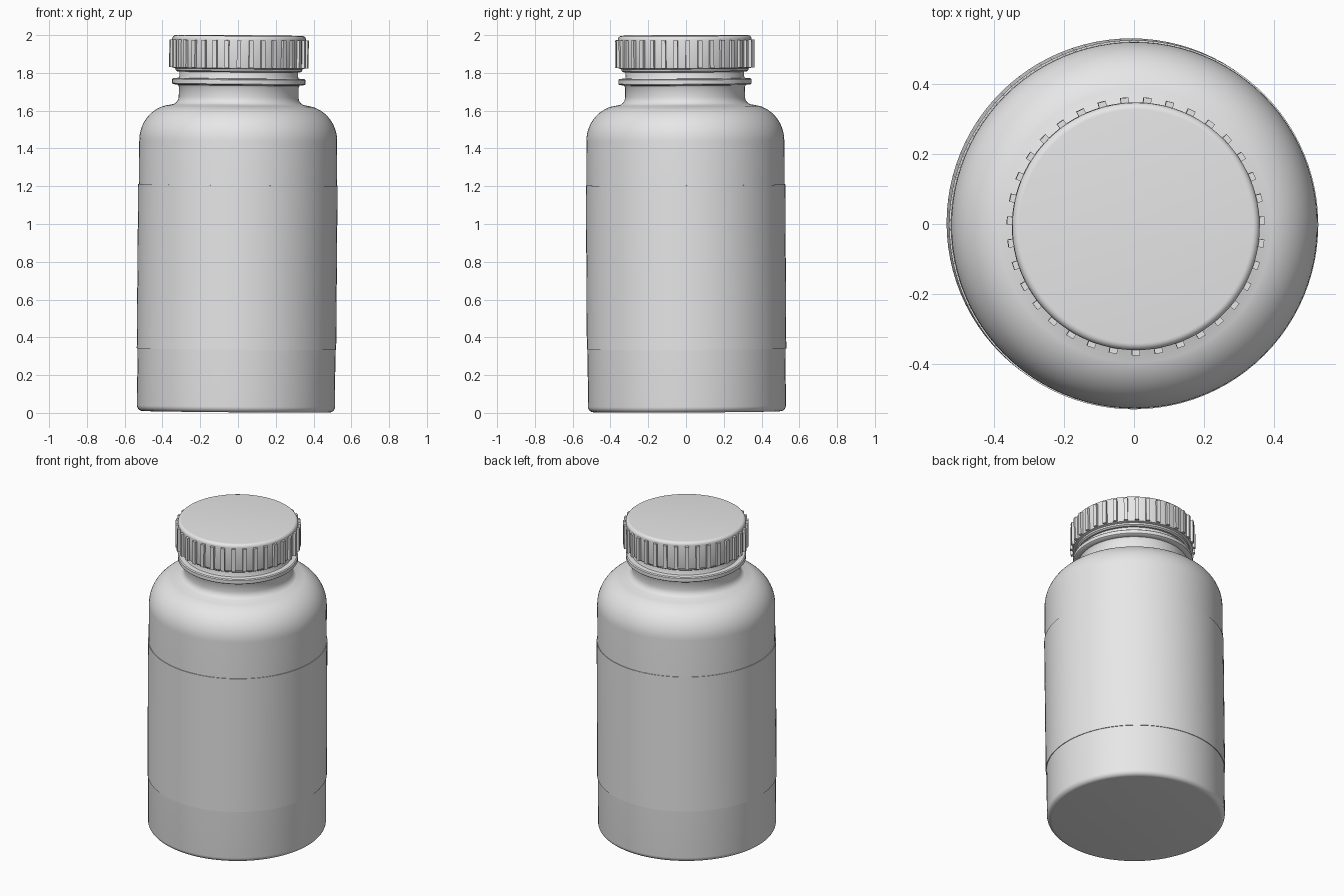
import bpy, bmesh, math
from mathutils import Matrix

cube = bpy.data.objects.get("Cube")
if cube:
    bpy.data.objects.remove(cube, do_unlink=True)

SEGMENTS = 96
LEAN = (0.006, 0.0085, 0)      # the bottle leans very slightly
BASE = (-0.011, 0.005, 0)

grey = bpy.data.materials.new("plain grey")
grey.use_nodes = True
grey.diffuse_color = (0.8, 0.8, 0.8, 1)
grey.node_tree.nodes["Principled BSDF"].inputs["Base Color"].default_value = (0.8, 0.8, 0.8, 1)


def finish(name, bm):
    bmesh.ops.remove_doubles(bm, verts=bm.verts, dist=0.00001)
    bmesh.ops.recalc_face_normals(bm, faces=bm.faces)
    mesh = bpy.data.meshes.new(name)
    bm.to_mesh(mesh)
    bm.free()
    mesh.materials.append(grey)
    obj = bpy.data.objects.new(name, mesh)
    bpy.context.collection.objects.link(obj)
    obj.location, obj.rotation_euler = BASE, LEAN
    bpy.ops.object.select_all(action='DESELECT')
    obj.select_set(True)
    bpy.context.view_layer.objects.active = obj
    bpy.ops.object.shade_smooth_by_angle(angle=math.radians(35))
    return obj


def lathe(name, profile):
    """Revolve (radius, height) points around the upright axis."""
    bm = bmesh.new()
    verts = [bm.verts.new((r, 0, z)) for r, z in profile]
    edges = [bm.edges.new(pair) for pair in zip(verts, verts[1:])]
    bmesh.ops.spin(bm, geom=verts + edges, cent=(0, 0, 0), axis=(0, 0, 1),
                   angle=math.tau, steps=SEGMENTS, use_merge=True)
    return finish(name, bm)


def arc(cx, cz, rx, rz, start, end, steps):
    """Points of an elliptical arc, angles in degrees."""
    angles = [math.radians(start + (end - start) * i / steps) for i in range(steps + 1)]
    return [(cx + rx * math.cos(a), cz + rz * math.sin(a)) for a in angles]


# Bottle: rounded base, straight wall, round shoulder, neck and tamper ring
wall = 0.524
bottle_profile = [(0, 0.006)]
bottle_profile += arc(wall - 0.03, 0.036, 0.03, 0.03, -90, 0, 6)
bottle_profile += arc(wall - 0.18, 1.44, 0.18, 0.19, 0, 75, 14)
bottle_profile += arc(0.357, 1.675, 0.04, 0.045, 250, 180, 6)
bottle_profile += [(0.317, 1.725), (0.323, 1.735), (0.347, 1.738), (0.353, 1.743),
                   (0.353, 1.765), (0.347, 1.77), (0.318, 1.772), (0.314, 1.78),
                   (0.314, 1.83), (0, 1.83)]
lathe("bottle", bottle_profile)

# Thin label sleeve around the wall
lathe("label", [(wall - 0.002, 0.338), (wall + 0.004, 0.338),
                (wall + 0.004, 1.207), (wall - 0.002, 1.207)])

# Screw cap with softened rims
cap_profile = [(0, 1.805), (0.325, 1.805), (0.335, 1.812), (0.337, 1.822),
               (0.352, 1.826), (0.354, 1.832)]
cap_profile += arc(0.334, 1.978, 0.02, 0.02, 0, 90, 6) + [(0, 1.998)]
lathe("cap", cap_profile)

# Grip ribs around the cap
RIBS = 35
bm = bmesh.new()
for i in range(RIBS):
    turn = Matrix.Rotation(math.tau * i / RIBS - math.pi / 2, 4, 'Z')
    place = Matrix.Translation((0.358, 0, 1.901))
    bmesh.ops.create_cube(bm, size=1,
                          matrix=turn @ place @ Matrix.Diagonal((0.022, 0.023, 0.147, 1)))
finish("cap_ribs", bm)
